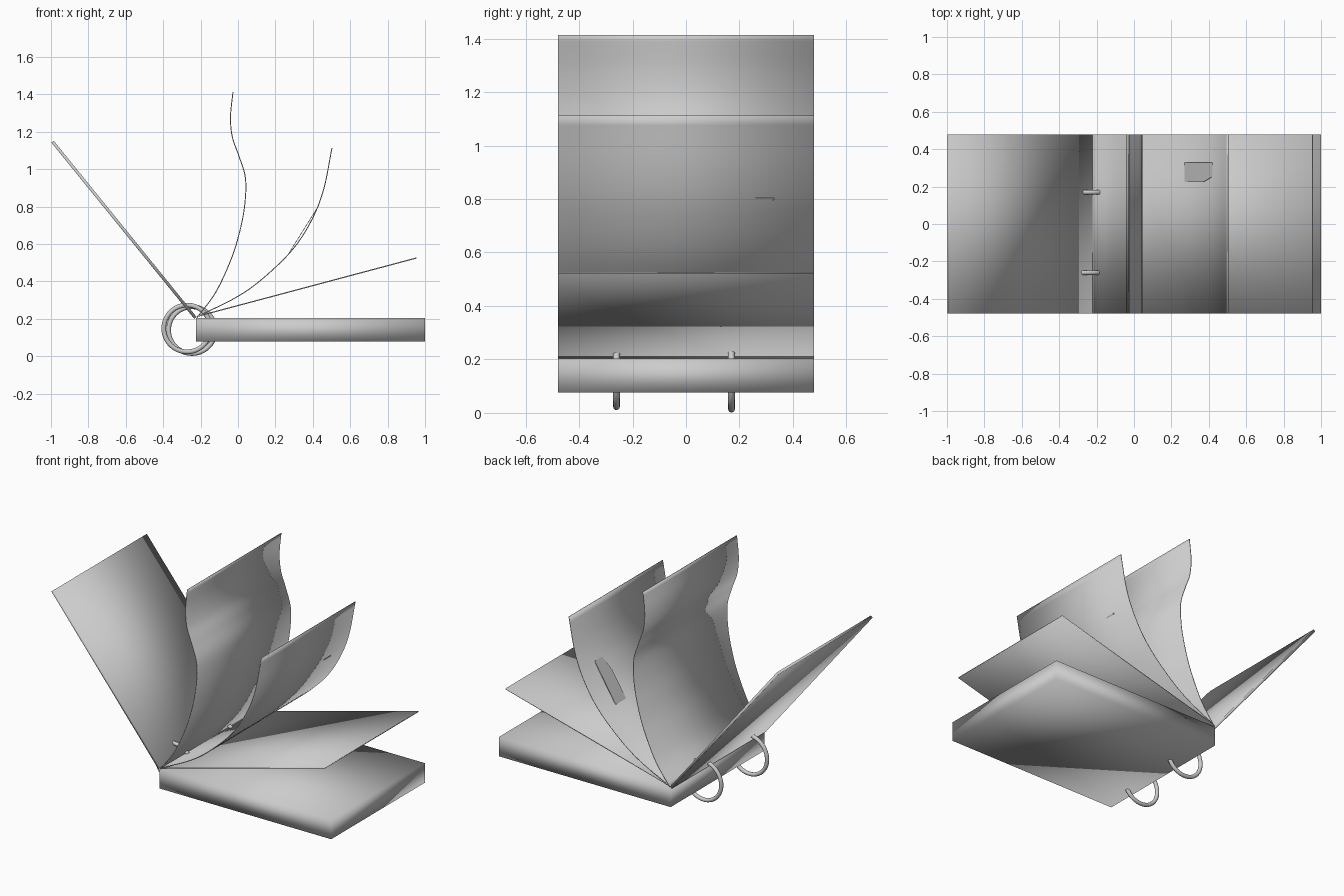
import bpy, bmesh, math
from mathutils import Vector

cube = bpy.data.objects.get("Cube")
if cube:
    bpy.data.objects.remove(cube, do_unlink=True)

HALF = 0.478  # half of the page height along y

paper = bpy.data.materials.new("plain_grey")
paper.use_nodes = True
colour = (0.6, 0.6, 0.6, 1)
paper.diffuse_color = colour
paper.node_tree.nodes["Principled BSDF"].inputs["Base Color"].default_value = colour


def finish(name, bm, smooth=True):
    bmesh.ops.recalc_face_normals(bm, faces=bm.faces)
    for f in bm.faces:
        f.smooth = smooth
    mesh = bpy.data.meshes.new(name)
    bm.to_mesh(mesh)
    bm.free()
    mesh.materials.append(paper)
    obj = bpy.data.objects.new(name, mesh)
    bpy.context.collection.objects.link(obj)
    return obj


def spline(points, steps=6):
    """Smooth path through the given points."""
    p = [Vector(q) for q in points]
    p = [2 * p[0] - p[1]] + p + [2 * p[-1] - p[-2]]
    path = []
    for a, b, c, d in zip(p, p[1:], p[2:], p[3:]):
        for i in range(steps):
            t = i / steps
            path.append(0.5 * (2 * b + (c - a) * t + (2 * a - 5 * b + 4 * c - d) * t**2
                               + (3 * b - a - 3 * c + d) * t**3))
    return path + [p[-2]]


def sheet(name, path, thickness):
    """Slab following an x-z path, running the full page height."""
    path = [Vector(q) for q in path]
    bm = bmesh.new()
    rings = []
    for i, q in enumerate(path):
        along = (path[min(i + 1, len(path) - 1)] - path[max(i - 1, 0)]).normalized()
        off = Vector((-along.y, along.x)) * thickness / 2
        corners = ((q + off, -HALF), (q + off, HALF), (q - off, HALF), (q - off, -HALF))
        rings.append([bm.verts.new((c.x, y, c.y)) for c, y in corners])
    for r, s in zip(rings, rings[1:]):
        for k in range(4):
            n = (k + 1) % 4
            bm.faces.new((r[k], r[n], s[n], s[k]))
    bm.faces.new(rings[0])
    bm.faces.new(rings[-1])
    return finish(name, bm)


# Closed stack of pages and the raised cover
sheet("page_block", [(-0.225, 0.14), (1.0, 0.14)], 0.126)
sheet("front_cover", [(-0.228, 0.205), (-0.992, 1.147)], 0.016)

# Loose pages fanning out from the spine
sheet("flat_page", [(-0.22, 0.212), (0.955, 0.525)], 0.006)
sheet("curved_page", spline([(-0.22, 0.21), (0, 0.32), (0.15, 0.43), (0.3, 0.58),
                             (0.4, 0.74), (0.46, 0.9), (0.502, 1.112)]), 0.005)
sheet("wavy_page", spline([(-0.22, 0.205), (-0.12, 0.34), (-0.04, 0.51), (0.005, 0.65),
                           (0.035, 0.8), (0.04, 0.95), (0.005, 1.07), (-0.03, 1.17),
                           (-0.04, 1.28), (-0.027, 1.413)]), 0.005)

# Small flat tab lying on the curved page
bm = bmesh.new()
outline = ((0.27, 0.225), (0.37, 0.225), (0.43, 0.26), (0.43, 0.33), (0.27, 0.33))
tab = bm.faces.new([bm.verts.new((x, y, 0.55 + (x - 0.27) * 1.6)) for x, y in outline])
solid = bmesh.ops.extrude_face_region(bm, geom=[tab])
moved = [v for v in solid["geom"] if isinstance(v, bmesh.types.BMVert)]
bmesh.ops.translate(bm, verts=moved, vec=(0.003, 0, -0.002))
finish("page_tab", bm, smooth=False)

# Binding rings through the spine
for name, centre in (("front_ring", (-0.272, -0.26, 0.148)),
                     ("back_ring", (-0.246, 0.17, 0.139))):
    bpy.ops.mesh.primitive_torus_add(location=centre, rotation=(math.pi / 2, 0, 0),
                                     major_radius=0.125, minor_radius=0.0125,
                                     major_segments=48, minor_segments=12)
    ring = bpy.context.object
    ring.name = name
    ring.data.materials.append(paper)
    bpy.ops.object.shade_smooth()
